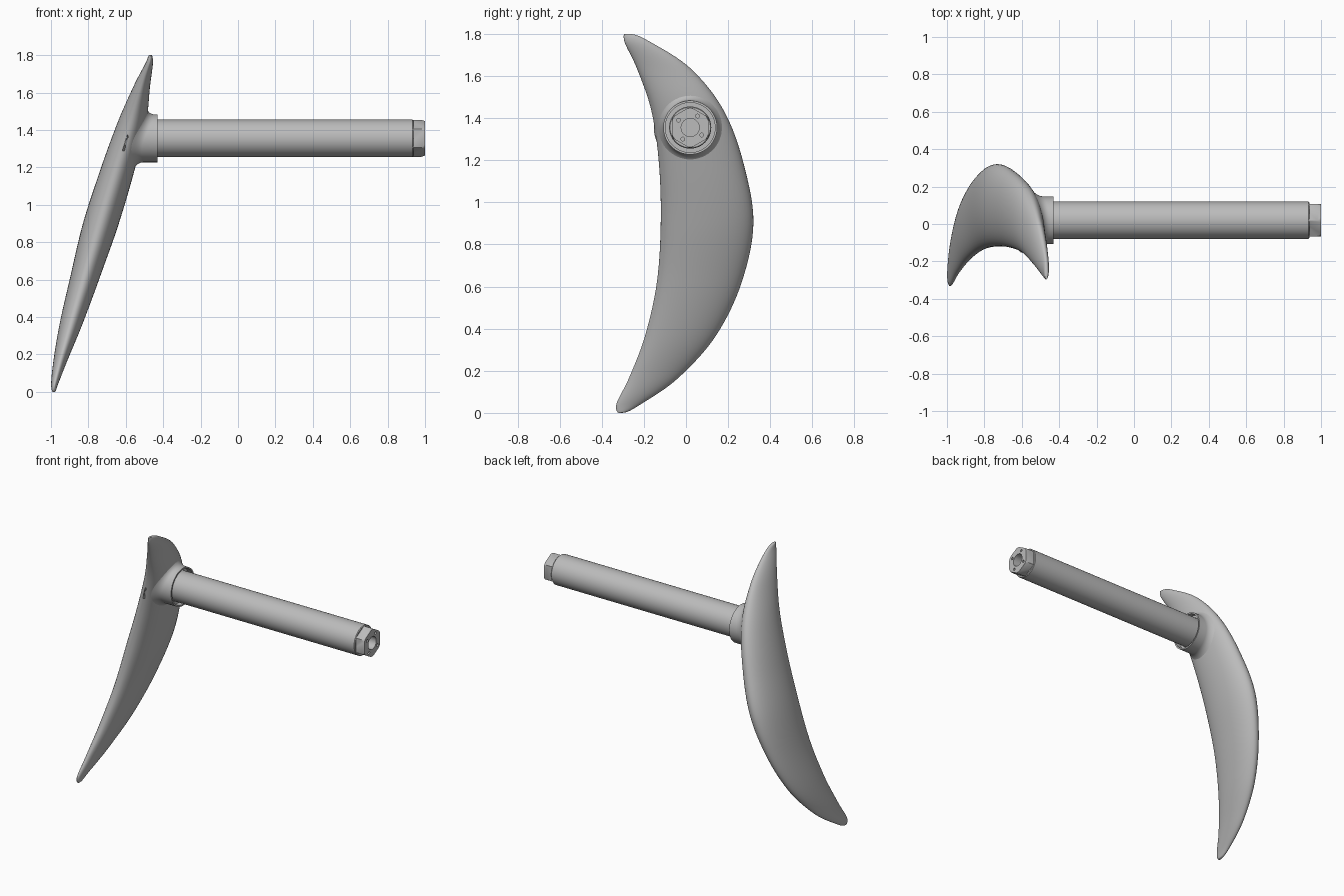
import bpy
import bmesh
from math import sin, cos, pi, acos, sqrt
from mathutils import Matrix, Vector

if "Cube" in bpy.data.objects:
    bpy.data.objects.remove(bpy.data.objects["Cube"], do_unlink=True)

grey = bpy.data.materials.new("plain grey")
grey.use_nodes = True
colour = (0.5, 0.5, 0.5, 1)
grey.diffuse_color = colour
grey.node_tree.nodes["Principled BSDF"].inputs["Base Color"].default_value = colour

AXIS_Y, AXIS_Z = 0.02, 1.355      # centre of the shaft, which runs along x


def finish(name, bm):
    bmesh.ops.recalc_face_normals(bm, faces=bm.faces)
    mesh = bpy.data.meshes.new(name)
    bm.to_mesh(mesh)
    bm.free()
    mesh.materials.append(grey)
    obj = bpy.data.objects.new(name, mesh)
    bpy.context.collection.objects.link(obj)
    return obj


def loft(name, rings):
    """Skin a list of closed rings and cap both ends."""
    bm = bmesh.new()
    loops = [[bm.verts.new(p) for p in ring] for ring in rings]
    n = len(loops[0])
    for a, b in zip(loops, loops[1:]):
        for i in range(n):
            j = (i + 1) % n
            bm.faces.new((a[i], a[j], b[j], b[i]))
    bm.faces.new(loops[0])
    bm.faces.new(loops[-1])
    return finish(name, bm)


def ring(x, r, n=64):
    return [Vector((x, AXIS_Y + r * sin(2 * pi * i / n), AXIS_Z + r * cos(2 * pi * i / n)))
            for i in range(n)]


def lathe(name, profile, n=64):
    return loft(name, [ring(x, r, n) for x, r in profile])


def boolean(target, cutter, operation):
    mod = target.modifiers.new(operation.lower(), "BOOLEAN")
    mod.operation, mod.object, mod.solver = operation, cutter, "EXACT"
    bpy.context.view_layer.objects.active = target
    bpy.ops.object.modifier_apply(modifier=mod.name)
    bpy.data.objects.remove(cutter, do_unlink=True)


def smooth_curve(keys, t):
    """Smooth interpolation through evenly spaced keys, t from 0 to 1."""
    s = t * (len(keys) - 1)
    i = min(int(s), len(keys) - 2)
    u = s - i
    p1, p2 = keys[i], keys[i + 1]
    p0 = keys[i - 1] if i > 0 else 2 * p1 - p2
    p3 = keys[i + 2] if i + 2 < len(keys) else 2 * p2 - p1
    return p1 + 0.5 * u * (p2 - p0 + u * (2 * p0 - 5 * p1 + 4 * p2 - p3
                                          + u * (3 * (p1 - p2) + p3 - p0)))


# Crescent blade: an oval section at each height, keyed from bottom tip to top tip
HEIGHT = 1.8
FRONT = [-.32, -.33, -.268, -.193, -.138, -.12, -.128, -.163, -.23, -.29, -.295]
BACK = [-.31, -.21, -.03, .145, .265, .32, .275, .183, .03, -.16, -.275]
CENTRE = [-.985, -.98, -.948, -.89, -.815, -.733, -.647, -.57, -.516, -.475, -.468]
HALF = [.006, .019, .038, .062, .08, .096, .092, .078, .045, .02, .006]


def section(t):
    f, b, c, h = (smooth_curve(k, t) for k in (FRONT, BACK, CENTRE, HALF))
    return (f + b) / 2, (b - f) / 2, c, h


def blade_ring(t, n=48):
    mid, width, c, h = section(t)
    z = HEIGHT / 2 * (1 - cos(pi * t))
    return [Vector((c + h * sin(2 * pi * i / n), mid + width * cos(2 * pi * i / n), z))
            for i in range(n)]


def blade_side(y, z):
    """x of the blade's shaft-facing surface."""
    mid, width, c, h = section(acos(1 - 2 * z / HEIGHT) / pi)
    return c + h * sqrt(max(0, 1 - ((y - mid) / width) ** 2))


STEPS = 80
blade = loft("blade", [blade_ring(i / STEPS) for i in range(STEPS + 1)])

# Collar: a fillet that follows the blade, then a rim with a shallow recess
RIM_X, RIM_R, FILLET = -0.43, 0.128, 0.045
rings = []
for k in range(9):
    a = k / 8 * pi / 2
    loop = ring(0, RIM_R + FILLET * (1 - sin(a)))
    for p in loop:
        p.x = min(blade_side(p.y, p.z) - 0.006 + FILLET * (1 - cos(a)), RIM_X - 0.004)
    rings.append(loop)
rings += [ring(RIM_X, RIM_R), ring(RIM_X, 0.118), ring(RIM_X - 0.035, 0.118),
          ring(RIM_X - 0.035, 0.05)]
collar = loft("collar", rings)

# Shaft
SHOULDER = 0.937
shaft = lathe("shaft", [(-0.5, 0.1), (SHOULDER - 0.005, 0.1), (SHOULDER, 0.096)])

# Hexagonal end with chamfered corners
hex_end = lathe("hexagonal_end", [(SHOULDER - 0.05, 0.099), (1, 0.099)], 6)
chamfer = lathe("chamfer_cutter", [(0.8, 0.11), (0.975, 0.11), (0.975, 0.101),
                                   (1, 0.092), (1.01, 0.088)])
boolean(hex_end, chamfer, "INTERSECT")


# Central bore and four pin holes, cut through both shaft and hexagonal end
def hole_cutter(radius, start, dy=0, dz=0):
    cutter = lathe("hole_cutter", [(start, radius), (1.1, radius)], 32)
    cutter.data.transform(Matrix.Translation((0, dy, dz)))
    return cutter


for part in (shaft, hex_end):
    boolean(part, hole_cutter(0.043, 0.8), "DIFFERENCE")
for k in range(4):
    a = 1.0 + k * pi / 2
    boolean(hex_end, hole_cutter(0.009, 0.95, 0.065 * cos(a), 0.065 * sin(a)), "DIFFERENCE")

# Smooth shading with sharp machined edges
bpy.ops.object.select_all(action="DESELECT")
for obj in (blade, collar, shaft, hex_end):
    obj.select_set(True)
bpy.context.view_layer.objects.active = blade
bpy.ops.object.shade_smooth_by_angle(angle=0.6)
